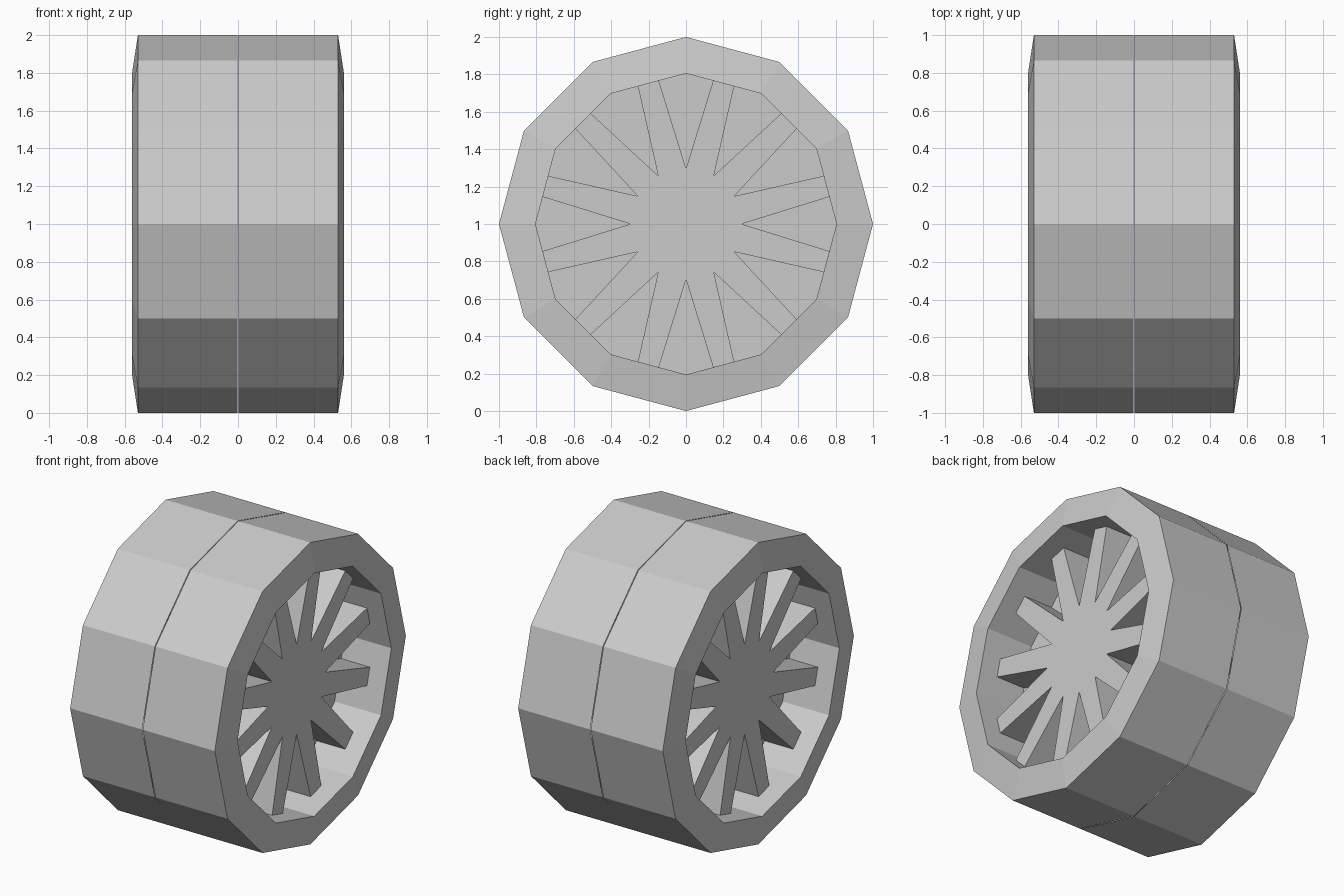
import bpy, bmesh
from math import sin, cos, pi
from mathutils import Vector

if "Cube" in bpy.data.objects:
    bpy.data.objects.remove(bpy.data.objects["Cube"])

N = 12                       # sides and spokes
STEP = 2 * pi / N
R_OUT, R_IN, R_HUB = 1.0, 0.805, 0.297
X_SPOKE, X_FLOOR = 0.43, 0.22
SPOKE_HALF = 0.058


def polar(x, r, a):
    return Vector((x, r * cos(a), r * sin(a)))


def make_half(name, bm):
    """Turn one half into an object and mirror it across the seam."""
    bmesh.ops.remove_doubles(bm, verts=bm.verts, dist=1e-5)
    bmesh.ops.recalc_face_normals(bm, faces=bm.faces)
    me = bpy.data.meshes.new(name)
    bm.to_mesh(me)
    bm.free()
    ob = bpy.data.objects.new(name, me)
    ob.location.z = 1.0
    bpy.context.collection.objects.link(ob)
    mod = ob.modifiers.new("mirror", 'MIRROR')
    mod.use_mirror_merge = False
    return ob


def face(bm, pts):
    return bm.faces.new([bm.verts.new(p) for p in pts])


# Tyre: tread, bevelled side wall and inner barrel
bm = bmesh.new()
profile = [(0.002, R_OUT), (0.53, R_OUT), (0.56, R_IN), (X_FLOOR, R_IN)]
for i in range(N):
    a, b = i * STEP, (i + 1) * STEP
    for (x0, r0), (x1, r1) in zip(profile, profile[1:]):
        face(bm, [polar(x0, r0, a), polar(x1, r1, a),
                  polar(x1, r1, b), polar(x0, r0, b)])
make_half("tyre", bm)


# Wheel disc: hub with raised spokes and recessed floor between them
def spoke_corner(x, i, side):
    mid = (i + 0.5) * STEP
    return polar(x, R_IN * cos(STEP / 2), mid) + polar(0, side * SPOKE_HALF, mid + pi / 2)


bm = bmesh.new()
face(bm, [polar(X_SPOKE, R_HUB, i * STEP) for i in range(N)])
for i in range(N):
    a, b = i * STEP, (i + 1) * STEP
    # spoke front
    face(bm, [polar(X_SPOKE, R_HUB, a), spoke_corner(X_SPOKE, i, -1),
              spoke_corner(X_SPOKE, i, 1), polar(X_SPOKE, R_HUB, b)])
    # spoke sides
    for ang, side in ((a, -1), (b, 1)):
        face(bm, [polar(X_SPOKE, R_HUB, ang), polar(X_FLOOR, R_HUB, ang),
                  spoke_corner(X_FLOOR, i, side), spoke_corner(X_SPOKE, i, side)])
    # recessed floor
    face(bm, [polar(X_FLOOR, R_HUB, a), spoke_corner(X_FLOOR, i - 1, 1),
              polar(X_FLOOR, R_IN, a), spoke_corner(X_FLOOR, i, -1)])
make_half("wheel_disc", bm)
